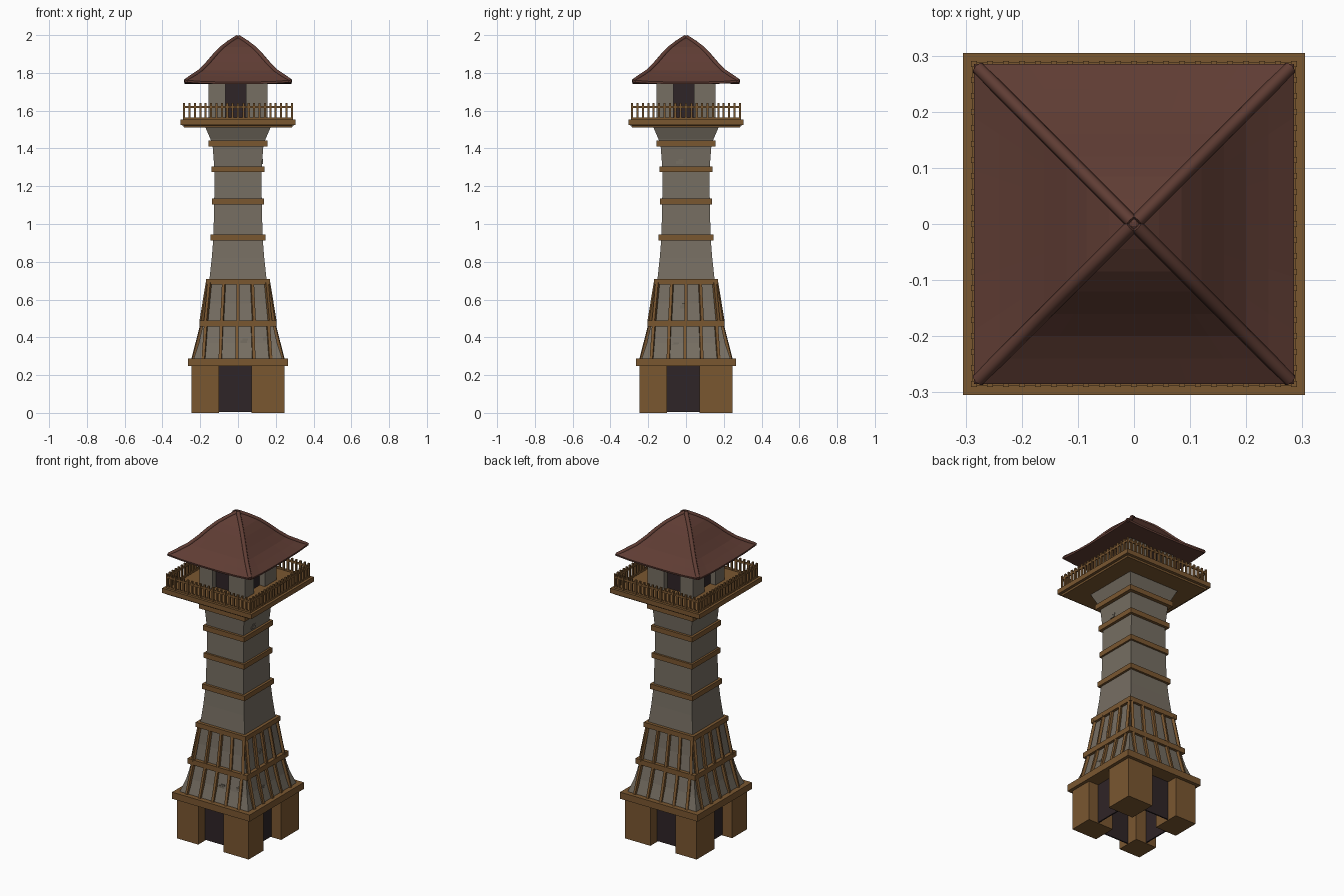
import bpy, bmesh, math
from mathutils import Vector, Matrix

if "Cube" in bpy.data.objects:
    bpy.data.objects.remove(bpy.data.objects["Cube"])


def mat(name, c):
    m = bpy.data.materials.new(name)
    m.diffuse_color = (*c, 1)
    m.use_nodes = True
    m.node_tree.nodes["Principled BSDF"].inputs["Base Color"].default_value = m.diffuse_color
    return m


WOOD = mat("brown wood", (0.195, 0.095, 0.03))
STONE = mat("grey stone", (0.18, 0.156, 0.122))
ROOF = mat("red brown roof", (0.115, 0.046, 0.034))
DARK = mat("dark opening", (0.028, 0.018, 0.02))


def finish(name, bm, m):
    bmesh.ops.recalc_face_normals(bm, faces=bm.faces)
    me = bpy.data.meshes.new(name)
    bm.to_mesh(me)
    bm.free()
    me.materials.append(m)
    ob = bpy.data.objects.new(name, me)
    bpy.context.collection.objects.link(ob)
    return ob


def add_box(bm, x0, x1, y0, y1, z0, z1, rot=0.0):
    M = Matrix.Rotation(rot, 4, 'Z') @ Matrix.Translation(((x0 + x1) / 2, (y0 + y1) / 2, (z0 + z1) / 2))
    M = M @ Matrix.Diagonal((x1 - x0, y1 - y0, z1 - z0, 1))
    bmesh.ops.create_cube(bm, size=1, matrix=M)


def add_beam(bm, a, b, w, rot):
    # square bar from a to b, turned about the tower axis
    a, b = Vector(a), Vector(b)
    d = b - a
    M = Matrix.Rotation(rot, 4, 'Z') @ Matrix.Translation((a + b) / 2)
    M = M @ d.to_track_quat('Z', 'Y').to_matrix().to_4x4() @ Matrix.Diagonal((w, w, d.length, 1))
    bmesh.ops.create_cube(bm, size=1, matrix=M)


def loft(name, profile, m, n=1, lift=None):
    # stack of square rings (half width, z); optional corner lift on each ring
    bm = bmesh.new()
    rings = []
    for i, (h, z) in enumerate(profile):
        ring = []
        for k in range(4):
            for j in range(n):
                t = -1 + 2 * j / n
                p = Vector((t * h, -h, z + (lift[i] * abs(t) ** 3 if lift else 0)))
                ring.append(bm.verts.new(Matrix.Rotation(k * math.pi / 2, 3, 'Z') @ p))
        rings.append(ring)
    N = 4 * n
    for a, b in zip(rings, rings[1:]):
        for i in range(N):
            bm.faces.new((a[i], a[(i + 1) % N], b[(i + 1) % N], b[i]))
    bm.faces.new(rings[0])
    bm.faces.new(rings[-1])
    return finish(name, bm, m)


QUARTERS = [k * math.pi / 2 for k in range(4)]


def corner_blocks(name, h, lo, hi, z0, z1, m):
    # four corner piers leaving a doorway from lo to hi on every side
    bm = bmesh.new()
    for x0, x1 in ((-h, lo), (hi, h)):
        for y0, y1 in ((-h, lo), (hi, h)):
            add_box(bm, x0, x1, y0, y1, z0, z1)
    return finish(name, bm, m)


def dark_panels(name, d, lo, hi, z0, z1):
    bm = bmesh.new()
    for s in (-1, 1):
        add_box(bm, lo - .01, hi + .01, s * d - .004, s * d + .004, z0, z1)
        add_box(bm, s * d - .004, s * d + .004, lo - .01, hi + .01, z0, z1)
    return finish(name, bm, DARK)


# base piers and recessed doors
corner_blocks("base_piers", .245, -.10, .072, 0, .25, WOOD)
dark_panels("base_doors", .175, -.10, .072, .005, .25)

# flared stone shaft
loft("tower_shaft", [(.236, .25), (.234, .29), (.207, .37), (.187, .46), (.165, .58), (.152, .70),
                     (.139, .82), (.130, .93), (.126, 1.12), (.124, 1.28), (.134, 1.41),
                     (.146, 1.45), (.172, 1.51), (.172, 1.53)], STONE)

# wooden bands around the shaft
bm = bmesh.new()
for h, z0, z1 in ((.265, .247, .288), (.203, .458, .49), (.17, .68, .71), (.145, .913, .944),
                  (.138, 1.104, 1.135), (.141, 1.274, 1.305), (.156, 1.411, 1.442)):
    add_box(bm, -h, h, -h, h, z0, z1)
finish("wooden_bands", bm, WOOD)

# slanted struts on the two skirt tiers
bm = bmesh.new()
for r in QUARTERS:
    for i in range(5):
        t = -1 + i / 2
        add_beam(bm, (t * .178 - .005, -.238, .28), (t * .165 - .005, -.190, .47), .016, r)
        add_beam(bm, (t * .170, -.194, .48), (t * .150, -.160, .69), .016, r)
finish("skirt_struts", bm, WOOD)

# chipped bricks on the skirt walls
bm = bmesh.new()
for r, x, y, z in ((0, .15, -.2, .39), (0, .03, -.202, .375), (math.pi / 2, -.06, -.206, .355),
                   (math.pi / 2, -.015, -.168, .56), (math.pi / 2, -.035, -.127, 1.325)):
    add_box(bm, x - .018, x + .018, y - .005, y + .01, z - .008, z + .008, r)
    add_box(bm, x - .005, x + .022, y - .005, y + .01, z + .009, z + .018, r)
finish("loose_bricks", bm, STONE)

# balcony deck
loft("balcony_deck", [(.287, 1.512), (.290, 1.522), (.305, 1.524), (.305, 1.553)], WOOD)

# balcony railing
bm = bmesh.new()
for r in QUARTERS:
    for i in range(20):
        x = -.285 + i * .0285
        add_box(bm, x - .0055, x + .0055, -.2905, -.2795, 1.55, 1.64, r)
    add_box(bm, -.287, .287, -.289, -.281, 1.614, 1.626, r)
    add_box(bm, -.287, .287, -.289, -.281, 1.553, 1.563, r)
finish("balcony_railing", bm, WOOD)

# cabin piers and doors
corner_blocks("cabin_piers", .155, -.067, .042, 1.55, 1.765, STONE)
dark_panels("cabin_doors", .115, -.067, .042, 1.55, 1.765)

# curved hip roof with lifted eave corners
PROFILE = [(.285, 1.752), (.24, 1.782), (.20, 1.812), (.16, 1.855), (.12, 1.902), (.085, 1.938),
           (.045, 1.968), (.004, 1.994)]
LIFT = [.010, .006, .003, 0, 0, 0, 0, 0]
loft("roof", [(.283, 1.741)] + PROFILE, ROOF, 6, [.010] + LIFT)

# round hip ridges
for k, r in enumerate(QUARTERS):
    cu = bpy.data.curves.new("hip_ridge", 'CURVE')
    cu.dimensions = '3D'
    cu.bevel_depth = .012
    cu.bevel_resolution = 2
    cu.use_fill_caps = True
    sp = cu.splines.new('POLY')
    sp.points.add(len(PROFILE) - 1)
    for p, (h, z), l in zip(sp.points, PROFILE, LIFT):
        v = Matrix.Rotation(r, 3, 'Z') @ Vector((min(h, .278), min(h, .278), z + l - .005))
        p.co = (*v, 1)
    cu.materials.append(ROOF)
    ob = bpy.data.objects.new("hip_ridge_%d" % (k + 1), cu)
    bpy.context.collection.objects.link(ob)
